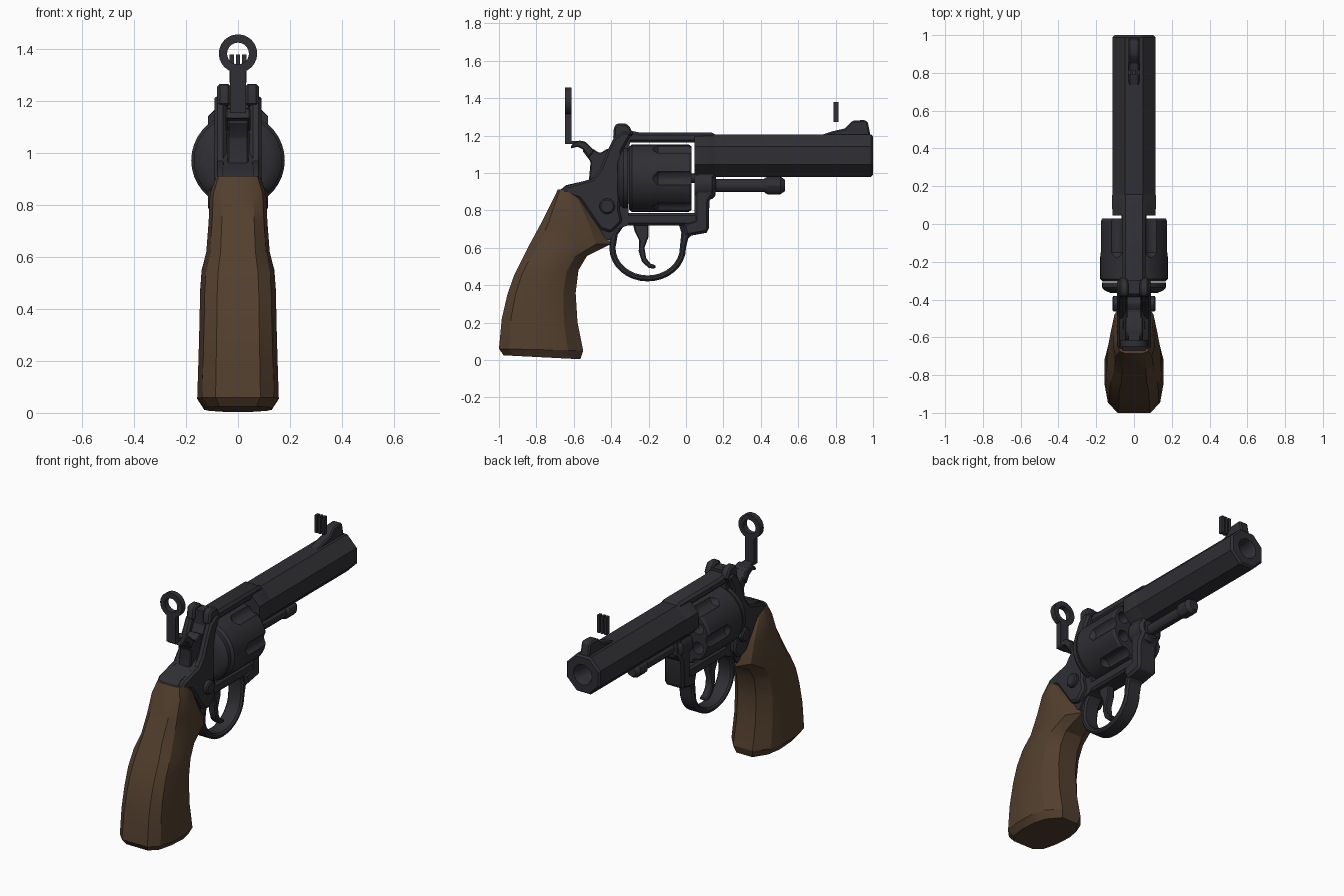
import bpy, bmesh, math
from mathutils import Vector

if "Cube" in bpy.data.objects:
    bpy.data.objects.remove(bpy.data.objects["Cube"])


def material(name, rgb):
    m = bpy.data.materials.new(name)
    m.use_nodes = True
    m.diffuse_color = (*rgb, 1)
    bsdf = m.node_tree.nodes["Principled BSDF"]
    bsdf.inputs["Base Color"].default_value = (*rgb, 1)
    bsdf.inputs["Roughness"].default_value = 0.6
    return m


STEEL = material("dark_steel", (0.029, 0.029, 0.035))
WOOD = material("brown_wood", (0.085, 0.05, 0.027))


def select(ob):
    bpy.ops.object.select_all(action='DESELECT')
    ob.select_set(True)
    bpy.context.view_layer.objects.active = ob


def finish(name, bm, mat=STEEL, bevel=0, mirror=False, angle=30):
    bmesh.ops.recalc_face_normals(bm, faces=bm.faces)
    me = bpy.data.meshes.new(name)
    bm.to_mesh(me)
    bm.free()
    me.materials.append(mat)
    ob = bpy.data.objects.new(name, me)
    bpy.context.collection.objects.link(ob)
    select(ob)
    if bevel:
        mod = ob.modifiers.new("Bevel", 'BEVEL')
        mod.width, mod.segments, mod.limit_method = bevel, 1, 'ANGLE'
        mod.angle_limit = math.radians(40)
    if mirror:
        mod = ob.modifiers.new("Mirror", 'MIRROR')
        mod.use_clip = False
        mod.use_mirror_merge = False
    bpy.ops.object.convert(target='MESH')
    bpy.ops.object.shade_smooth_by_angle(angle=math.radians(angle))
    return ob


def loft(bm, rings, closed=False):
    """Skin a list of equally long point rings."""
    vs = [[bm.verts.new(p) for p in ring] for ring in rings]
    pairs = list(zip(vs, vs[1:])) + ([(vs[-1], vs[0])] if closed else [])
    for a, b in pairs:
        for i in range(len(a)):
            j = (i + 1) % len(a)
            bm.faces.new((a[i], a[j], b[j], b[i]))
    if not closed:
        bm.faces.new(vs[0])
        bm.faces.new(vs[-1])


def prism(name, pts, x0, x1, bevel=0.0, mirror=False, mat=STEEL):
    """Side profile in (y, z), extruded across x."""
    bm = bmesh.new()
    loft(bm, [[(x, y, z) for y, z in pts] for x in (x0, x1)])
    return finish(name, bm, mat, bevel, mirror)


def box(name, x0, x1, y0, y1, z0, z1, **kw):
    return prism(name, [(y0, z0), (y1, z0), (y1, z1), (y0, z1)], x0, x1, **kw)


def turned_rings(profile, z, x=0.0, n=24, start=0.0):
    """Rings of a (y, radius) profile about an axis parallel to y."""
    angles = [start + 2 * math.pi * i / n for i in range(n)]
    return [[(x + r * math.cos(a), y, z + r * math.sin(a)) for a in angles] for y, r in profile]


def turned(name, profile, z, n=24, start=0.0, closed=False):
    bm = bmesh.new()
    loft(bm, turned_rings(profile, z, 0, n, start), closed)
    return finish(name, bm)


def cut(ob, rods):
    """Subtract round rods, each (profile, x, z)."""
    bm = bmesh.new()
    for profile, x, z in rods:
        loft(bm, turned_rings(profile, z, x, 16))
    cutter = finish("cutter", bm)
    cutter.hide_render = True
    mod = ob.modifiers.new("Cut", 'BOOLEAN')
    mod.object, mod.operation, mod.solver = cutter, 'DIFFERENCE', 'EXACT'
    select(ob)
    bpy.ops.object.modifier_apply(modifier=mod.name)
    bpy.data.objects.remove(cutter)
    bpy.ops.object.shade_smooth_by_angle(angle=math.radians(30))


# Barrel: octagonal tube with a round bore
BORE_Z, CYL_Z = 1.093, 0.972
barrel = turned("barrel", [(0.1, 0.123), (0.988, 0.123), (1.0, 0.112)], BORE_Z, 8, math.pi / 8)
cut(barrel, [([(0.75, 0.052), (0.97, 0.052), (1.01, 0.066)], 0, BORE_Z)])
prism("front_sight_ramp", [(0.72, 1.19), (0.73, 1.205), (0.78, 1.222), (0.85, 1.238), (0.89, 1.28),
                           (0.96, 1.283), (0.972, 1.27), (0.988, 1.19)], -0.03, 0.03, 0.008)

# Ejector rod under the barrel
turned("ejector_rod", [(0.05, 0.035), (0.44, 0.035)], 0.933, 12)
turned("ejector_knob", [(0.42, 0.038), (0.435, 0.047), (0.505, 0.047), (0.53, 0.03)], 0.933, 12)

# Rotating cylinder with flutes and chambers
cylinder = turned("cylinder", [(-0.305, 0.165), (-0.29, 0.18), (0.015, 0.18), (0.03, 0.17)], CYL_Z, 36)
rods = []
for i in range(6):
    a = i * math.pi / 3
    rods.append(([(-0.19, 0.01), (-0.15, 0.045), (0.1, 0.045)],
                 0.2 * math.cos(a), CYL_Z + 0.2 * math.sin(a)))
    a += math.pi / 6
    rods.append(([(-0.2, 0.036), (0.1, 0.036)], 0.12 * math.cos(a), CYL_Z + 0.12 * math.sin(a)))
cut(cylinder, rods)
turned("cylinder_pin", [(-0.32, 0.025), (0.08, 0.025)], CYL_Z, 12)
turned("recoil_shield", [(-0.365, 0.125), (-0.352, 0.155), (-0.335, 0.17), (-0.31, 0.17)], CYL_Z, 32)

# Frame around the cylinder
prism("top_strap", [(-0.34, 1.162), (-0.34, 1.235), (-0.25, 1.217), (0.15, 1.217), (0.162, 1.2),
                    (0.162, 1.162)], -0.06, 0.06, 0.014)
prism("frame_front", [(0.045, 1.2), (0.045, 0.75), (-0.02, 0.73), (0.0, 0.66), (0.11, 0.68), (0.122, 0.69),
                      (0.125, 0.85), (0.16, 0.9), (0.16, 1.2)], -0.065, 0.065, 0.014)
turned("barrel_shank", [(0.045, 0.124), (0.15, 0.126), (0.162, 0.12)], BORE_Z, 8, math.pi / 8)
turned("crane", [(0.045, 0.08), (0.14, 0.08), (0.158, 0.06)], 0.94, 16)
prism("frame_bottom", [(-0.42, 0.65), (-0.37, 0.71), (-0.3, 0.72), (0.0, 0.72), (0.12, 0.7), (0.12, 0.785),
                       (-0.42, 0.785)], -0.06, 0.06, 0.012)
prism("frame_rear", [(-0.69, 0.895), (-0.64, 0.935), (-0.52, 0.962), (-0.46, 1.0), (-0.4, 1.08),
                     (-0.36, 1.17), (-0.3, 1.2), (-0.308, 0.72), (-0.37, 0.7), (-0.41, 0.64),
                     (-0.45, 0.66), (-0.58, 0.86)], -0.06, 0.06)
prism("frame_cheek", [(-0.67, 0.9), (-0.64, 0.93), (-0.5, 0.97), (-0.46, 1.02), (-0.42, 1.12), (-0.385, 1.19),
                      (-0.33, 1.225), (-0.29, 1.21), (-0.34, 1.12), (-0.355, 0.8), (-0.34, 0.74),
                      (-0.4, 0.68), (-0.46, 0.7), (-0.57, 0.86)], 0.045, 0.09, 0.012, True)
bm = bmesh.new()
ring = [(r * math.cos(a * math.pi / 6), r * math.sin(a * math.pi / 6)) for r in [0.042] for a in range(12)]
loft(bm, [[(x, -0.422 + s * u, 0.822 + s * v) for u, v in ring] for x, s in [(0.05, 1), (0.108, 1), (0.115, 0.8)]])
finish("frame_screw", bm, mirror=True)

# Rear sight
prism("rear_sight_ear", [(-0.39, 1.18), (-0.385, 1.25), (-0.365, 1.266), (-0.315, 1.264), (-0.295, 1.235),
                         (-0.28, 1.2)], 0.028, 0.08, 0.01, True)
box("rear_sight_base", -0.04, 0.04, -0.37, -0.3, 1.16, 1.245)

# Hammer
prism("hammer", [(-0.42, 1.13), (-0.46, 1.105), (-0.5, 1.13), (-0.53, 1.16), (-0.555, 1.05 + 0.07),
                 (-0.51, 1.06), (-0.52, 0.95), (-0.4, 0.95), (-0.36, 1.1)], -0.04, 0.04, 0.006)
prism("hammer_spur", [(-0.618, 1.13), (-0.612, 1.15), (-0.575, 1.174), (-0.54, 1.168), (-0.49, 1.12),
                      (-0.52, 1.08), (-0.55, 1.125), (-0.58, 1.14)], -0.048, 0.048, 0.006)

# Trigger and guard
prism("trigger", [(-0.285, 0.73), (-0.2, 0.73), (-0.2, 0.66), (-0.222, 0.6), (-0.213, 0.545), (-0.19, 0.515),
                  (-0.16, 0.505), (-0.165, 0.488), (-0.2, 0.492), (-0.235, 0.525), (-0.253, 0.58),
                  (-0.25, 0.64), (-0.275, 0.69)], -0.024, 0.024, 0.006)
arc = [math.pi * (1 + i / 16) for i in range(17)]
guard = [(-0.41, 0.68)] + [(-0.205 + 0.205 * math.cos(a), 0.6 + 0.18 * math.sin(a)) for a in arc]
guard += [(0.012, 0.65), (0.04, 0.675), (0.04, 0.73), (-0.04, 0.73), (-0.025, 0.68)]
guard += [(-0.205 + 0.172 * math.cos(a), 0.6 + 0.148 * math.sin(a)) for a in reversed(arc)]
guard += [(-0.365, 0.67), (-0.33, 0.72), (-0.4, 0.73)]
prism("trigger_guard", guard, -0.05, 0.05, 0.01)

# Grip: faceted loft of (back y, back z, front y, front z, half width)
SECTIONS = [(-0.685, 0.912, -0.59, 0.905, 0.085), (-0.72, 0.84, -0.54, 0.855, 0.108),
            (-0.77, 0.74, -0.465, 0.73, 0.113), (-0.835, 0.62, -0.402, 0.62, 0.122),
            (-0.875, 0.54, -0.53, 0.555, 0.14), (-0.92, 0.45, -0.575, 0.48, 0.146),
            (-0.955, 0.35, -0.59, 0.36, 0.148), (-0.985, 0.22, -0.58, 0.2, 0.152),
            (-1.0, 0.06, -0.55, 0.05, 0.157), (-0.975, 0.025, -0.565, 0.004, 0.13)]
HALF = [(0.55, 0.0), (0.88, 0.12), (1.0, 0.35), (1.0, 0.62), (0.85, 0.82), (0.42, 1.0)]
OUTLINE = HALF + [(-w, t) for w, t in reversed(HALF)]
rings = []
for by, bz, fy, fz, hw in SECTIONS:
    rings.append([Vector((w * hw, by + (fy - by) * t, bz + (fz - bz) * t)) for w, t in OUTLINE])
bm = bmesh.new()
loft(bm, rings)
finish("grip", bm, WOOD, angle=25)

# Aiming ring on its stem, and the three floating aiming posts
turned("aiming_ring", [(-0.648, 0.042), (-0.648, 0.074), (-0.613, 0.074), (-0.613, 0.042)], 1.383, 24, closed=True)
box("aiming_ring_stem", -0.03, 0.03, -0.648, -0.613, 1.16, 1.325)
box("aiming_ring_foot", -0.03, 0.03, -0.648, -0.575, 1.155, 1.172)
for name, x, top in (("right", -0.024, 1.38), ("middle", 0, 1.38), ("left", 0.024, 1.38)):
    box("aiming_post_" + name, x - 0.008, x + 0.008, 0.788, 0.816, 1.272, top)
